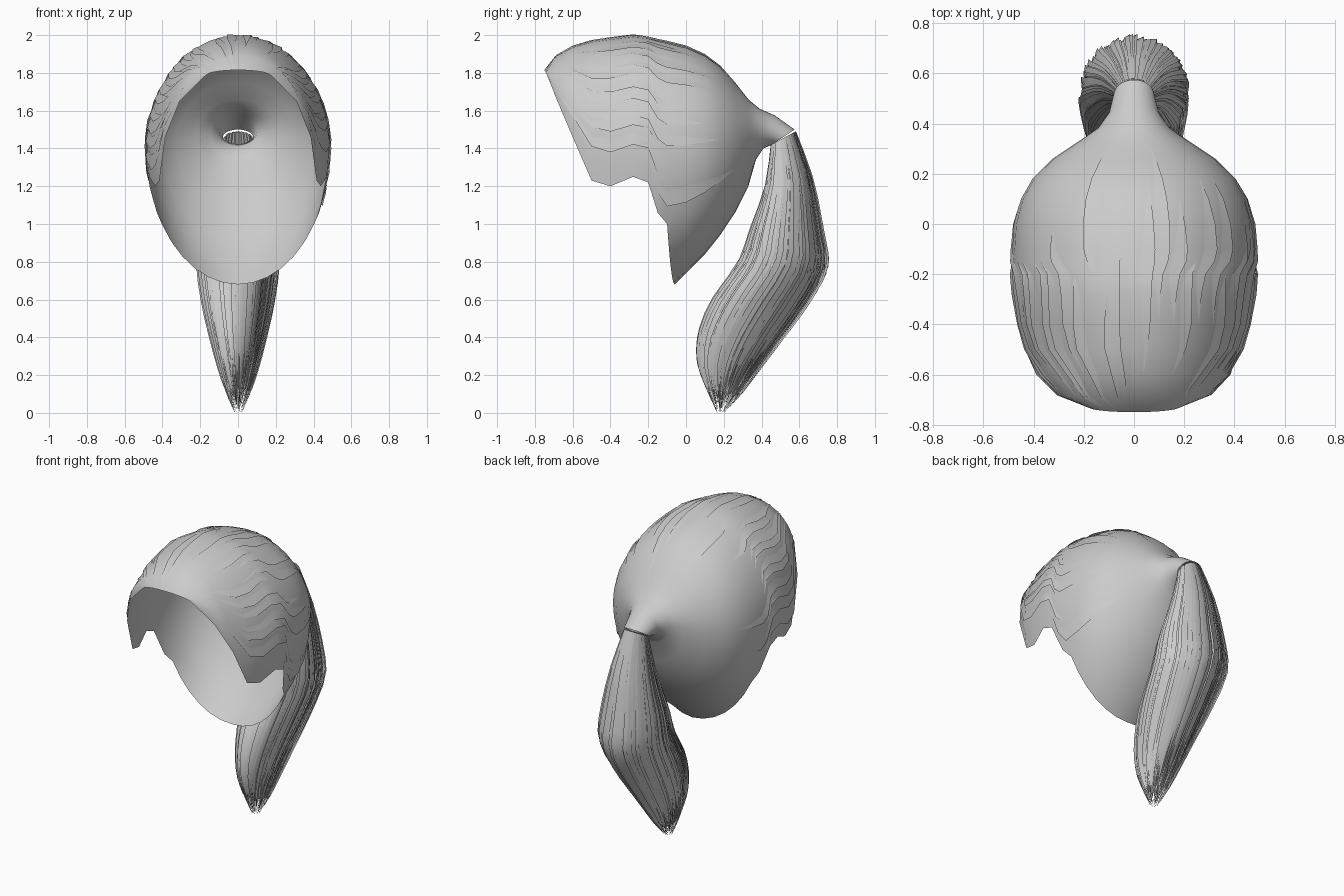
import bpy, bmesh, math, random
from mathutils import Vector

if "Cube" in bpy.data.objects:
    bpy.data.objects.remove(bpy.data.objects["Cube"])

random.seed(4)
hair = bpy.data.materials.new("hair_grey")
hair.diffuse_color = (0.6, 0.6, 0.6, 1)
hair.use_nodes = True
hair.node_tree.nodes["Principled BSDF"].inputs["Base Color"].default_value = hair.diffuse_color


def make_object(name, verts, faces, angle=40):
    mesh = bpy.data.meshes.new(name)
    mesh.from_pydata(verts, [], faces)
    bm = bmesh.new()
    bm.from_mesh(mesh)
    bmesh.ops.remove_doubles(bm, verts=bm.verts, dist=0.0005)
    bmesh.ops.delete(bm, geom=[v for v in bm.verts if not v.link_faces], context='VERTS')
    bm.to_mesh(mesh)
    bm.free()
    mesh.materials.append(hair)
    ob = bpy.data.objects.new(name, mesh)
    bpy.context.collection.objects.link(ob)
    bpy.ops.object.select_all(action='DESELECT')
    ob.select_set(True)
    bpy.context.view_layer.objects.active = ob
    bpy.ops.object.shade_smooth_by_angle(angle=math.radians(angle))
    return ob


def add_strip(verts, faces, rows):
    """Append a strip of quads from a list of equally long point rows."""
    base, n = len(verts), len(rows[0])
    for row in rows:
        verts.extend(row)
    for i in range(len(rows) - 1):
        for j in range(n - 1):
            a = base + i * n + j
            faces.append((a, a + 1, a + n + 1, a + n))


# Cap sections from hairline to hair tie:
# y, top z, widest z, bottom z, half width, hem z (0 = closed below), shear
SECTIONS = [
    (-0.73, 1.815, 1.78, 1.70, 0.18, 1.79, -0.02),
    (-0.68, 1.89, 1.63, 1.00, 0.31, 1.65, -0.01),
    (-0.60, 1.94, 1.46, 0.80, 0.385, 1.46, 0),
    (-0.50, 1.97, 1.41, 0.70, 0.43, 1.23, 0),
    (-0.40, 1.985, 1.40, 0.68, 0.457, 1.20, 0),
    (-0.28, 2.00, 1.40, 0.68, 0.48, 1.25, 0),
    (-0.20, 1.99, 1.40, 0.68, 0.487, 1.22, 0),
    (-0.15, 1.98, 1.40, 0.68, 0.487, 1.06, 0),
    (-0.10, 1.97, 1.40, 0.68, 0.485, 1.00, 0),
    (0.00, 1.945, 1.40, 0.74, 0.478, 0, 0),
    (0.10, 1.90, 1.41, 0.84, 0.45, 0, 0),
    (0.18, 1.84, 1.42, 0.94, 0.405, 0, 0),
    (0.26, 1.75, 1.44, 1.06, 0.325, 0, 0),
    (0.33, 1.66, 1.47, 1.20, 0.22, 0, 0),
    (0.38, 1.61, 1.485, 1.34, 0.145, 0, 0.01),
    (0.44, 1.575, 1.49, 1.40, 0.10, 0, 0.03),
    (0.515, 1.50, 1.46, 1.42, 0.08, 0, 0.06),
]
UP, LOW, NAPE = 11, 6, 8   # columns above / below hem line, first closed section


def cap_point(i, t, lift=0.0):
    """Point on section i; |t| 0..1 crown to hem, 1..2 hem to nape."""
    y, top, mid, bot, w, hem, shear = SECTIONS[i]
    if hem:
        split = math.acos((hem - mid) / ((top - mid) if hem > mid else (mid - bot)))
    else:
        split = 2.16
    a = abs(t)
    phi = split * a if a <= 1 else split + (math.pi - split) * (a - 1)
    c, s = math.cos(phi), math.sin(phi)
    z = mid + c * ((top - mid) if c > 0 else (mid - bot))
    yy = y + shear * c
    if i == NAPE and a > 1:
        yy += 0.04 * (a - 1)
    p = Vector((math.copysign(w * s, t), yy, z))
    out = Vector((p.x, 0, z - mid))
    return p + out.normalized() * lift if out.length > 0 else p


# Main scalp cap, open at the face and below
ts = [j / UP for j in range(UP + 1)] + [1 + j / LOW for j in range(1, LOW + 1)]
ts = [-t for t in reversed(ts[1:])] + ts
verts, faces = [], []
add_strip(verts, faces, [[cap_point(i, t) for t in ts] for i in range(len(SECTIONS))])
cols = len(ts) - 1
faces = [f for k, f in enumerate(faces)
         if k // cols >= NAPE or LOW <= k % cols < cols - LOW]
make_object("scalp_cap", verts, faces, 60)

# Thin combed locks lying on the cap, one edge lifted
verts, faces = [], []
for side in (-1, 1):
    for k in range(13):
        t = 0.06 + k * 0.07 + random.uniform(-0.02, 0.02)
        first = random.choice((0, 1, 2, 4, 6))
        last = min(first + random.randint(5, 9), 14)
        rows = []
        for i in range(first, last + 1):
            f = math.sin(math.pi * (i - first) / (last - first))
            pair = [cap_point(i, side * (t - 0.04 * f), 0.001),
                    cap_point(i, side * min(t + 0.02 * f, 1), 0.001 + 0.008 * f)]
            rows.append(pair if side > 0 else pair[::-1])
        add_strip(verts, faces, rows)
make_object("combed_locks", verts, faces)

# Ponytail sections: inner y, inner z, outer y, outer z, half width
TAIL = [
    (0.45, 1.42, 0.58, 1.49, 0.075),
    (0.42, 1.20, 0.67, 1.24, 0.14),
    (0.34, 0.97, 0.725, 0.96, 0.20),
    (0.28, 0.80, 0.745, 0.77, 0.215),
    (0.14, 0.60, 0.64, 0.57, 0.19),
    (0.07, 0.43, 0.50, 0.38, 0.15),
    (0.06, 0.28, 0.38, 0.22, 0.11),
    (0.10, 0.15, 0.29, 0.10, 0.07),
    (0.165, 0.0, 0.20, 0.0, 0.02),
]


def tail_point(s, ang, f):
    """Point on the tail; s 0..1 tie to tip, f scales the section."""
    x = min(max(s, 0), 1) * (len(TAIL) - 1)
    i = min(int(x), len(TAIL) - 2)
    u = x - i
    p0, p1, p2, p3 = (TAIL[min(max(k, 0), len(TAIL) - 1)] for k in range(i - 1, i + 3))
    iy, iz, oy, oz, w = (
        b + 0.5 * u * (c - a + u * (2 * a - 5 * b + 4 * c - d + u * (3 * (b - c) + d - a)))
        for a, b, c, d in zip(p0, p1, p2, p3))
    c, sn = math.cos(ang) * f, math.sin(ang) * f
    return Vector((w * sn, (iy + oy) / 2 + (oy - iy) / 2 * c,
                   max((iz + oz) / 2 + (oz - iz) / 2 * c, 0)))


# Ribbed ponytail core
verts, faces = [], []
RIBS = 48
add_strip(verts, faces, [[tail_point(i / 18, math.tau * j / RIBS, 0.93 if j % 2 else 0.87)
                          for j in range(RIBS + 1)] for i in range(17)])
make_object("ponytail_core", verts, faces, 30)

# Overlapping strands around the core, tapering to ragged ends
verts, faces = [], []
for k in range(150):
    ang = math.tau * k / 150 + random.uniform(-0.03, 0.03)
    f = random.uniform(0.9, 1.0)
    half = random.uniform(0.035, 0.07)
    end = random.uniform(0.84, 1.0)
    flare = random.uniform(-0.05, 0.12)
    rows = []
    for i in range(17):
        q = i / 16
        h = half * (1 - max(0, q - 0.7) / 0.3 * 0.9)
        g = f + flare * max(0, q - 0.6)
        rows.append([tail_point(q * end, ang - h, g), tail_point(q * end, ang + h, g + 0.04)])
    add_strip(verts, faces, rows)
make_object("ponytail_strands", verts, faces, 30)

# Tapered tip locks filling the end of the tail
verts, faces = [], []
for k in range(24):
    ang = math.tau * k / 24
    f = random.uniform(0.2, 0.8)
    end = 1.0 if k % 6 == 0 else random.uniform(0.88, 0.99)
    rows = []
    for i in range(7):
        q = i / 6
        h = 0.3 * (1 - 0.85 * q)
        s = 0.72 + (end - 0.72) * q
        rows.append([tail_point(s, ang - h, f), tail_point(s, ang + h, f)])
    add_strip(verts, faces, rows)
make_object("ponytail_tip", verts, faces, 30)
